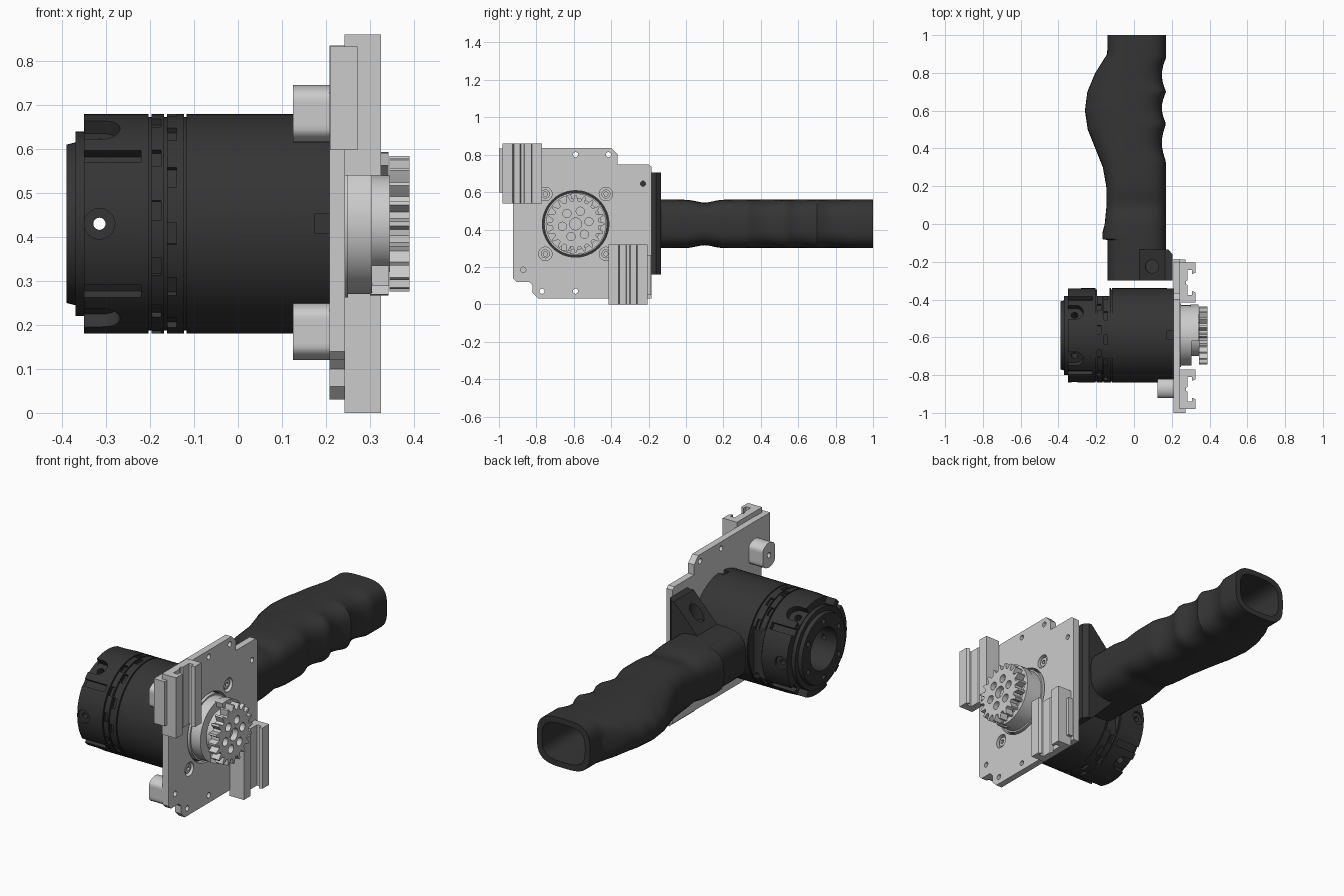
import bpy, bmesh
from math import sin, cos, pi, radians, copysign, exp
from mathutils import Matrix, Vector

if "Cube" in bpy.data.objects:
    bpy.data.objects.remove(bpy.data.objects["Cube"])

CY, CZ = -0.59, 0.43          # motor axis (runs along x)
black = bpy.data.materials.new("black_plastic")
black.diffuse_color = (0.035, 0.035, 0.035, 1)
black.use_nodes = True
black.node_tree.nodes["Principled BSDF"].inputs["Base Color"].default_value = black.diffuse_color


def finish(name, bm, mat=None, smooth=False):
    bmesh.ops.recalc_face_normals(bm, faces=bm.faces)
    me = bpy.data.meshes.new(name)
    bm.to_mesh(me)
    bm.free()
    ob = bpy.data.objects.new(name, me)
    bpy.context.collection.objects.link(ob)
    if mat:
        me.materials.append(mat)
    if smooth:
        shade(ob)
    return ob


def shade(ob, angle=30):
    bpy.ops.object.select_all(action='DESELECT')
    ob.select_set(True)
    bpy.context.view_layer.objects.active = ob
    bpy.ops.object.shade_smooth_by_angle(angle=radians(angle))


def loft(name, rings, mat=None, smooth=False):
    bm = bmesh.new()
    vs = [[bm.verts.new(p) for p in r] for r in rings]
    n = len(rings[0])
    for a, b in zip(vs, vs[1:]):
        for i in range(n):
            bm.faces.new((a[i], a[(i + 1) % n], b[(i + 1) % n], b[i]))
    bm.faces.new(vs[0])
    bm.faces.new(vs[-1])
    return finish(name, bm, mat, smooth)


def prism(name, pts, axis, lo, hi, mat=None, smooth=False):
    def put(p, d):
        return {'x': (d, p[0], p[1]), 'y': (p[0], d, p[1]), 'z': (p[0], p[1], d)}[axis]
    return loft(name, [[put(p, d) for p in pts] for d in (lo, hi)], mat, smooth)


def circle(u, v, r, n=32):
    return [(u + r * cos(2 * pi * i / n), v + r * sin(2 * pi * i / n)) for i in range(n)]


def box(name, x, y, z, mat=None):
    return prism(name, [(x[0], y[0]), (x[1], y[0]), (x[1], y[1]), (x[0], y[1])], 'z', *z, mat)


def lathe(name, prof, mat=None, n=64):
    rings = [[(x, CY + r * cos(2 * pi * i / n), CZ + r * sin(2 * pi * i / n)) for i in range(n)]
             for x, r in prof]
    return loft(name, rings, mat, True)


def around(ob, deg):
    """Turn a part about the motor axis."""
    c = Vector((0, CY, CZ))
    ob.data.transform(Matrix.Translation(c) @ Matrix.Rotation(radians(deg), 4, 'X') @ Matrix.Translation(-c))
    return ob


def radial_box(x, r, w, deg):
    return around(box("cutter", x, (CY + r[0], CY + r[1]), (CZ - w / 2, CZ + w / 2)), deg)


def cut(ob, cutters):
    for c in cutters:
        m = ob.modifiers.new("cut", 'BOOLEAN')
        m.operation, m.solver, m.object = 'DIFFERENCE', 'EXACT', c
        c.hide_render = True
    dg = bpy.context.evaluated_depsgraph_get()
    me = bpy.data.meshes.new_from_object(ob.evaluated_get(dg))
    ob.modifiers.clear()
    ob.data = me
    for c in cutters:
        bpy.data.objects.remove(c)
    shade(ob)


# Motor housing: turned profile with an open bore
prof = [(-0.20, 0.11), (-0.39, 0.11), (-0.39, 0.18), (-0.37, 0.185), (-0.37, 0.21), (-0.35, 0.21), (-0.35, 0.25)]
for gx in (-0.20, -0.165, -0.12):
    prof += [(gx - 0.003, 0.25), (gx - 0.003, 0.243), (gx + 0.003, 0.243), (gx + 0.003, 0.25)]
prof += [(0.21, 0.25)]
motor = lathe("motor_housing", prof, black)
cuts = [box("cutter", (-0.197, -0.13), (-0.38, -0.3), (0.2, 0.66))]
for a in (60, 120, 240, 300):                       # rounded screw pockets
    slot = [(-0.36, CY - 0.042), (-0.31, CY - 0.042)] + \
           [(-0.31 + 0.042 * cos(t), CY + 0.042 * sin(t)) for t in [radians(d) for d in range(-75, 76, 15)]] + \
           [(-0.31, CY + 0.042), (-0.36, CY + 0.042)]
    cuts.append(around(prism("cutter", slot, 'z', CZ + 0.213, CZ + 0.3), a - 90))
    cuts.append(around(prism("cutter", circle(-0.315, CY, 0.018, 16), 'z', CZ + 0.16, CZ + 0.3), a - 90))
for a in (38, 142, 218, 322):                       # long narrow slots
    cuts.append(radial_box((-0.36, -0.22), (0.225, 0.3), 0.035, a))
for a in range(15, 360, 30):                        # ring windows
    cuts.append(radial_box((-0.195, -0.175), (0.235, 0.3), 0.045, a + 38))
    cuts.append(radial_box((-0.160, -0.140), (0.235, 0.3), 0.05, a + 20))
for a in (0, 90, 180, 270):
    cuts.append(radial_box((0.175, 0.22), (0.235, 0.3), 0.045, a))
for i in range(6):                                  # face bolt holes
    a = radians(30 + 60 * i)
    cuts.append(prism("cutter", circle(CY + 0.147 * cos(a), CZ + 0.147 * sin(a), 0.014, 12), 'x', -0.41, -0.372))
cuts.append(prism("cutter", circle(-0.315, CZ, 0.014, 16), 'y', -0.9, -0.3))   # cross hole
for y0, y1 in ((-0.9, -0.825), (-0.355, -0.3)):
    cuts.append(prism("cutter", circle(-0.315, CZ, 0.035, 24), 'y', y0, y1))
cut(motor, cuts)

# Mounting plate
outline = [(-0.925, 0.14), (-0.905, 0.12), (-0.84, 0.12), (-0.82, 0.10), (-0.82, 0.06), (-0.79, 0.03),
           (-0.185, 0.03), (-0.185, 0.735), (-0.20, 0.747), (-0.365, 0.747), (-0.365, 0.80), (-0.40, 0.835),
           (-0.925, 0.835)]
plate = prism("mounting_plate", outline, 'x', 0.208, 0.243)
corners = [(CY + sy * 0.162, CZ + sz * 0.16) for sy in (-1, 1) for sz in (-1, 1)]
cuts = [prism("cutter", circle(CY, CZ, 0.178, 48), 'x', 0.1, 0.3)]
for y, z in [(-0.59, 0.80), (-0.415, 0.80), (-0.23, 0.645), (-0.87, 0.185), (-0.77, 0.07), (-0.59, 0.07)]:
    cuts.append(prism("cutter", circle(y, z, 0.014, 16), 'x', 0.1, 0.3))
cuts += [prism("cutter", circle(y, z, 0.036, 24), 'x', 0.22, 0.3) for y, z in corners]
cut(plate, cuts)
for y, z in corners:
    s = prism("plate_screw", circle(y, z, 0.024, 24), 'x', 0.215, 0.235, None, True)
    cut(s, [prism("cutter", circle(y, z, 0.012, 6), 'x', 0.224, 0.3)])

# Stand-off knobs behind the plate: round with flat sides
for z in (0.68, 0.185):
    pts = [(-0.87 + max(-0.05, min(0.05, u)), z + v) for u, v in circle(0, 0, 0.065, 32)]
    k = prism("standoff_knob", pts, 'x', 0.125, 0.209, None, True)
    cut(k, [prism("cutter", circle(-0.87, z, 0.014, 12), 'x', 0.1, 0.18)])

# Rail clamps: C-channels with a backing lip
half = [(0.242, 0.105), (0.325, 0.105), (0.325, 0.052), (0.308, 0.045), (0.308, 0.066), (0.282, 0.066), (0.282, 0.012), (0.274, 0.008)]
for yc, z0, z1, lip_y, lip_z in ((-0.875, 0.54, 0.86, (-1.0, -0.9), (0.598, 0.833)),
                                 (-0.31, 0.0, 0.32, (-0.3, -0.188), (0.05, 0.265))):
    pts = [(x, yc + y) for x, y in half] + [(x, yc - y) for x, y in reversed(half)]
    prism("rail_clamp", pts, 'z', z0, z1)
    box("clamp_lip", (0.209, 0.272), lip_y, lip_z)

# Gearbox hub, half shroud and output gear
lathe("gearbox_flange", [(0.19, 0.168), (0.25, 0.168), (0.25, 0.16), (0.305, 0.16)])
lathe("gear_shaft", [(0.30, 0.11), (0.35, 0.11)], None, 48)
arc = [radians(d) for d in range(-100, 101, 8)]
shroud = [(CY + 0.163 * cos(t), CZ + 0.163 * sin(t)) for t in arc] + \
         [(CY + 0.135 * cos(t), CZ + 0.135 * sin(t)) for t in reversed(arc)]
prism("gear_shroud", shroud, 'x', 0.30, 0.342, None, True)
box("shroud_tab", (0.303, 0.343), (-0.665, -0.615), (0.288, 0.335))

teeth, pts = 20, []
for i in range(teeth):
    for f, r in ((-0.32, 0.124), (-0.2, 0.14), (-0.1, 0.154), (0.1, 0.154), (0.2, 0.14), (0.32, 0.124)):
        a = 2 * pi * (i + f) / teeth
        pts.append((CY + r * cos(a), CZ + r * sin(a)))
gear = prism("output_gear", pts, 'x', 0.345, 0.39)
cuts = [prism("cutter", circle(CY, CZ, 0.032, 24), 'x', 0.36, 0.4)]
for i in range(6):
    a = radians(10 + 60 * i)
    cuts.append(prism("cutter", circle(CY + 0.072 * cos(a), CZ + 0.072 * sin(a), 0.022, 16), 'x', 0.362, 0.4))
cut(gear, cuts)

# Grip: lofted hollow handle with palm swell, finger scallops and thumb waist
LEFT = [(-0.3, .14), (-0.085, .14), (-0.08, .168), (-0.05, .168), (0, .155), (0.1, .145), (0.2, .147), (0.3, .165),
        (0.4, .205), (0.5, .245), (0.6, .26), (0.7, .247), (0.8, .205), (0.9, .142), (1.0, .14)]
XC = 0.0125


def lerp(table, y):
    for (a, va), (b, vb) in zip(table, table[1:]):
        if y <= b:
            return va + (vb - va) * (y - a) / (b - a)
    return table[-1][1]


def section(y, left, dent=0.0, waist=0.0, shrink=0.0, n=40):
    ring = []
    for i in range(n):
        c, s = cos(2 * pi * i / n), sin(2 * pi * i / n)
        e = 0.62 if c > 0 else 0.62 + 0.3 * min(1, max(0, (left - 0.14) / 0.1))
        rx = (0.157 - dent if c > 0 else left + XC) - shrink
        rz = 0.13 - waist - shrink - (dent * 0.9 * c if c > 0 else 0)
        ring.append((XC + copysign(abs(c) ** e, c) * rx, y, CZ + copysign(abs(s) ** e, s) * rz))
    return ring


ys = sorted({-0.3, -0.085, -0.08, -0.05} | {round(0.02 * k, 3) for k in range(0, 51)})
rings = []
for y in ys:
    dent = 0.0
    for a, b in ((0.33, 0.53), (0.53, 0.70), (0.70, 0.88)):
        if a < y < b:
            dent = 0.022 * sin(pi * (y - a) / (b - a))
    rings.append(section(y, lerp(LEFT, y), dent, 0.016 * exp(-((y - 0.1) / 0.06) ** 2)))
rings += [section(1.0, 0.14, shrink=0.03), section(-0.1, 0.14, shrink=0.03)]
loft("grip_handle", rings, black, True)

# Handle bracket: gusset sloping from the grip up and down to the plate
bracket = [(0.205, 0.16), (0.205, 0.705), (0.165, 0.705), (0.02, 0.55), (0.02, 0.31), (0.165, 0.16)]
br = prism("handle_bracket", bracket, 'y', -0.30, -0.135, black)
cuts = [prism("cutter", [(0.168, -0.12), (0.22, -0.178), (0.22, -0.12)], 'z', 0.0, 1.0)]
for z0, z1 in ((0.58, 0.8), (0.05, 0.28)):
    cuts.append(prism("cutter", circle(0.095, -0.225, 0.035, 24), 'z', z0, z1))
cut(br, cuts)
